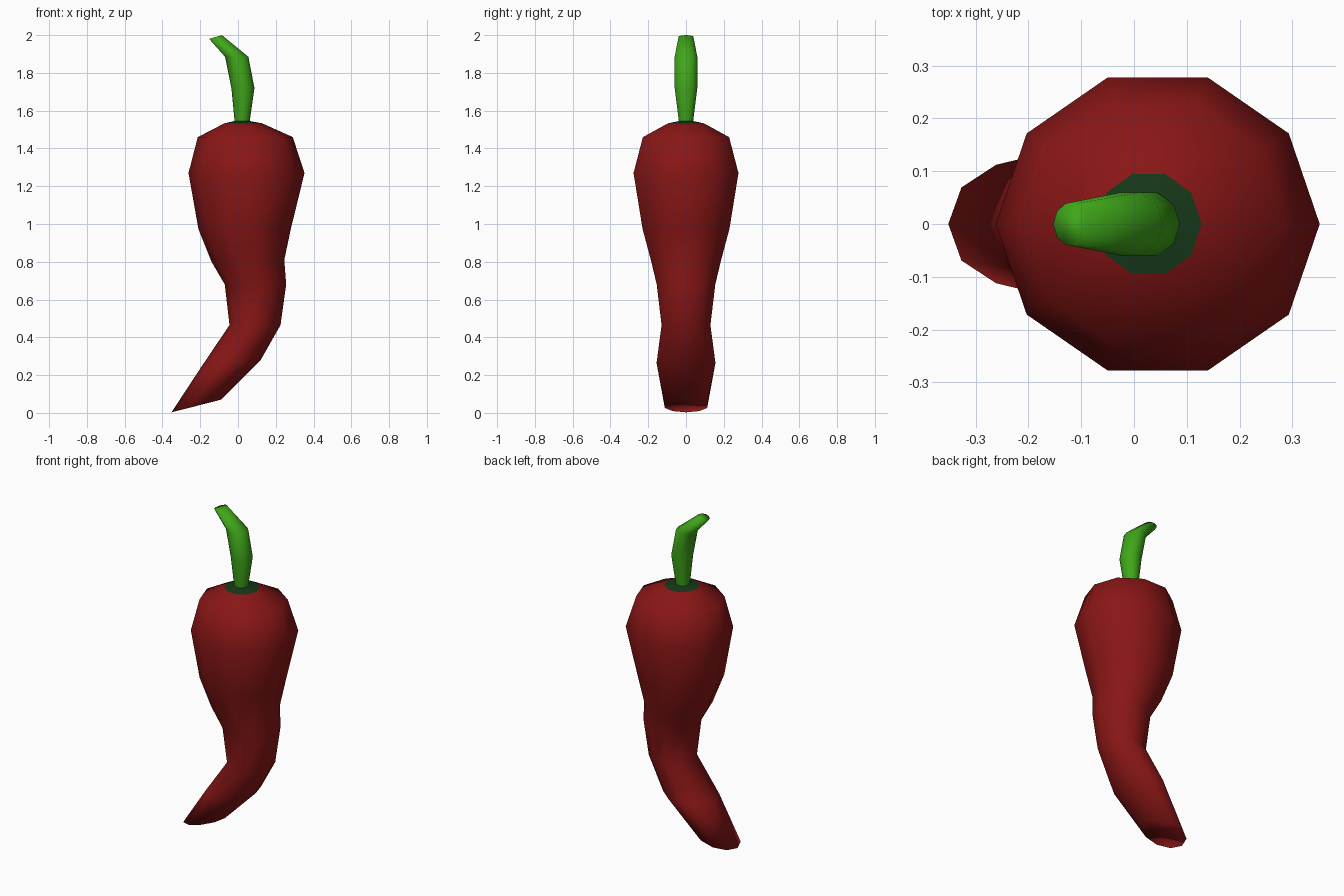
import bpy
import bmesh
import math

if "Cube" in bpy.data.objects:
    bpy.data.objects.remove(bpy.data.objects["Cube"])

SIDES = 10


def material(name, color):
    m = bpy.data.materials.new(name)
    m.diffuse_color = color
    m.use_nodes = True
    m.node_tree.nodes["Principled BSDF"].inputs["Base Color"].default_value = m.diffuse_color
    return m


def loft(name, rings, mat, cap_bottom=False, cap_top=False):
    """Skin rings listed bottom to top: (x left, z left, x right, z right, y radius)."""
    bm = bmesh.new()
    loops = []
    for xl, zl, xr, zr, ry in rings:
        loop = []
        for i in range(SIDES):
            a = math.tau * i / SIDES
            t = (1 + math.cos(a)) / 2
            loop.append(bm.verts.new((xl + (xr - xl) * t, ry * math.sin(a), zl + (zr - zl) * t)))
        loops.append(loop)
    for low, high in zip(loops, loops[1:]):
        for i in range(SIDES):
            j = (i + 1) % SIDES
            bm.faces.new((low[i], low[j], high[j], high[i]))
    if cap_bottom:
        bm.faces.new(loops[0][::-1])
    if cap_top:
        bm.faces.new(loops[-1])
    for f in bm.faces:
        f.smooth = True
    mesh = bpy.data.meshes.new(name)
    bm.to_mesh(mesh)
    bm.free()
    mesh.materials.append(mat)
    obj = bpy.data.objects.new(name, mesh)
    bpy.context.collection.objects.link(obj)
    return obj


red = material("red_skin", (0.25, 0.008, 0.008, 1))
dark_green = material("dark_green", (0.008, 0.04, 0.01, 1))
green = material("stem_green", (0.05, 0.38, 0.01, 1))

# Curved pepper body, blunt tip at the bottom
loft("pepper_body", [
    (-0.352, 0.003, -0.09, 0.07, 0.118),
    (-0.19, 0.25, 0.12, 0.28, 0.163),
    (-0.045, 0.465, 0.225, 0.465, 0.136),
    (-0.07, 0.68, 0.255, 0.68, 0.163),
    (-0.14, 0.80, 0.245, 0.81, 0.194),
    (-0.21, 0.975, 0.28, 0.975, 0.242),
    (-0.262, 1.27, 0.352, 1.27, 0.292),
    (-0.213, 1.46, 0.29, 1.46, 0.24),
    (-0.072, 1.533, 0.128, 1.533, 0.1),
], red, cap_bottom=True)

# Dark collar around the stem
loft("collar", [
    (-0.072, 1.533, 0.128, 1.533, 0.1),
    (-0.018, 1.545, 0.062, 1.545, 0.04),
], dark_green)

# Bent stem
loft("stem", [
    (-0.018, 1.545, 0.062, 1.545, 0.04),
    (-0.035, 1.72, 0.087, 1.72, 0.063),
    (-0.068, 1.885, 0.055, 1.885, 0.063),
    (-0.153, 1.98, -0.085, 2.0, 0.041),
], green, cap_top=True)
